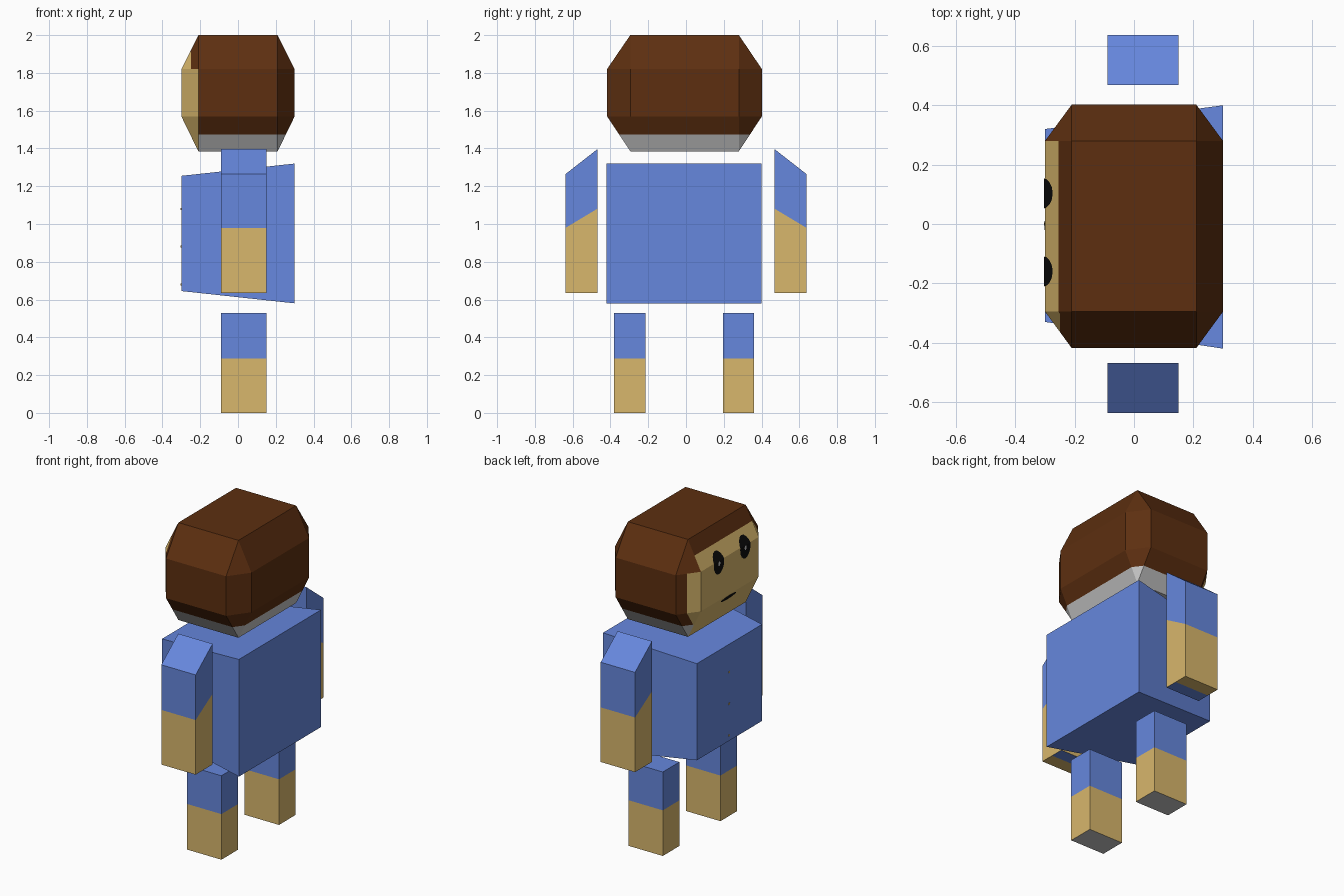
import bpy, bmesh, math
from mathutils import Vector

if "Cube" in bpy.data.objects:
    bpy.data.objects.remove(bpy.data.objects["Cube"])


def linear(c):
    c /= 255
    return c / 12.92 if c <= 0.04045 else ((c + 0.055) / 1.055) ** 2.4


def material(name, r, g, b):
    m = bpy.data.materials.new(name)
    m.diffuse_color = (linear(r), linear(g), linear(b), 1)
    m.use_nodes = True
    m.node_tree.nodes["Principled BSDF"].inputs["Base Color"].default_value = m.diffuse_color
    return m


MATS = [material("blue cloth", 102, 135, 221), material("tan skin", 216, 183, 108),
        material("brown hair", 93, 47, 16), material("light grey", 198, 198, 198),
        material("black", 12, 12, 12)]
BLUE, TAN, HAIR, GREY, BLACK = range(5)


def finish(bm, name, rule):
    """Colour the faces by a rule(centre, normal) and make the object."""
    bm.normal_update()
    for f in bm.faces:
        f.material_index = rule(f.calc_center_median(), f.normal)
    me = bpy.data.meshes.new(name)
    bm.to_mesh(me)
    bm.free()
    for m in MATS:
        me.materials.append(m)
    ob = bpy.data.objects.new(name, me)
    bpy.context.collection.objects.link(ob)
    return ob


def cut(bm, co, no):
    bmesh.ops.bisect_plane(bm, geom=bm.verts[:] + bm.edges[:] + bm.faces[:],
                           plane_co=co, plane_no=no)


def hull(name, points, cuts, rule):
    """Convex flat-faced solid, sliced along the colour borders."""
    bm = bmesh.new()
    for p in points:
        bm.verts.new(p)
    bmesh.ops.convex_hull(bm, input=bm.verts[:])
    bmesh.ops.dissolve_limit(bm, angle_limit=0.01, verts=bm.verts[:], edges=bm.edges[:])
    bmesh.ops.recalc_face_normals(bm, faces=bm.faces[:])
    for co, no in cuts:
        cut(bm, co, no)
    return finish(bm, name, rule)


UP = (0, 0, 1)

# Torso: tapers toward the face side (-x)
hull("torso",
     [(-0.30, y, z) for y in (-0.33, 0.32) for z in (0.645, 1.255)] +
     [(0.30, y, z) for y in (-0.42, 0.40) for z in (0.58, 1.32)],
     [], lambda c, n: BLUE)

# Legs: blue shorts, tan shin, grey sole
for name, y0, y1 in (("right_leg", 0.195, 0.36), ("left_leg", -0.38, -0.215)):
    hull(name, [(x, y, z) for x in (-0.09, 0.15) for y in (y0, y1) for z in (0, 0.53)],
         [((0, 0, 0.288), UP)],
         lambda c, n: GREY if n.z < -0.9 else TAN if c.z < 0.288 else BLUE)

# Arms: sloping shoulder, sleeve hem that rises toward the body
for name, s in (("right_arm", 1), ("left_arm", -1)):
    hem = Vector((0, 0.6 * s, 1))
    inner = Vector((0, 0.55 * s, 0))

    def arm_colour(c, n):
        if n.z < -0.9:
            return BLUE if abs(c.y) < 0.55 else TAN
        outer = abs(c.y) > 0.55
        if abs(n.y) > 0.5 or abs(n.z) > 0.5:
            return TAN if c.z < (0.978 if abs(c.y) > 0.6 else 1.05) and abs(n.z) < 0.5 and (
                c.z + 0.6 * abs(c.y) < 1.362) else BLUE
        return TAN if c.z + 0.6 * abs(c.y) < 1.362 else BLUE

    hull(name, [(x, s * y, z) for x in (-0.09, 0.15)
                for y, z in ((0.468, 0.635), (0.468, 1.397), (0.637, 1.265), (0.637, 0.635))],
         [((0, 0.637 * s, 0.98), hem), (inner, (0, 1, 0))], arm_colour)

# Head: box with every edge chamfered
ZS_IN, ZS_OUT = (1.57, 1.82), (1.385, 2.0)
YS_IN, YS_OUT = (-0.295, 0.28), (-0.418, 0.402)
head_points = []
for sx in (-1, 1):
    for i in (0, 1):
        for j in (0, 1):
            head_points += [(sx * 0.30, YS_IN[i], ZS_IN[j]),
                            (sx * 0.21, YS_OUT[i], ZS_IN[j]),
                            (sx * 0.21, YS_IN[i], ZS_OUT[j])]


def head_colour(c, n):
    if n.z < -0.9:
        return GREY
    if n.x < -0.3 and c.z < 1.91:
        if n.y > 0.3:                      # fringe on one temple
            if c.x < -0.25 and n.z < 0.3:
                return TAN
        elif n.y < -0.3 and n.z > 0.3:     # small skin patch on the other
            if c.x < -0.25:
                return TAN
        else:
            return TAN
    return GREY if c.z < 1.475 else HAIR


hull("head", head_points,
     [((0, 0, 1.475), UP), ((0, 0, 1.91), UP), ((-0.25, 0, 0), (1, 0, 0))], head_colour)


def face_x(z):
    """Depth of the face surface at height z."""
    if z > 1.82:
        return -0.30 + (z - 1.82) * 0.5
    if z < 1.57:
        return -0.30 + (1.57 - z) * 0.486
    return -0.30


def face_plate(name, y, z, ry, rz, colour, lift=0.003):
    """Thin oval that follows the folded face."""
    bm = bmesh.new()
    bmesh.ops.create_circle(bm, cap_ends=True, segments=16, radius=1)
    for v in bm.verts:
        v.co = (0, y - v.co.x * ry, z + v.co.y * rz)
    for fold in ZS_IN:
        cut(bm, (0, 0, fold), UP)
    for v in bm.verts:
        v.co.x = face_x(v.co.z) - lift
    bm.normal_update()
    for f in bm.faces:
        if f.normal.x > 0:
            f.normal_flip()
    finish(bm, name, lambda c, n: colour)


# Eyes with a small glint, and the mouth
for side, y in (("right", 0.103), ("left", -0.16)):
    face_plate(side + "_eye", y, 1.808, 0.052, 0.07, BLACK)
    face_plate(side + "_eye_glint", y, 1.805, 0.01, 0.014, GREY, 0.005)
face_plate("mouth", -0.005, 1.55, 0.075, 0.016, BLACK)

# Buttons down the chest
for i in range(3):
    bm = bmesh.new()
    bmesh.ops.create_cube(bm, size=1)
    for v in bm.verts:
        v.co = (-0.301 + v.co.x * 0.005, v.co.y * 0.01, 1.08 - 0.2 * i + v.co.z * 0.01)
    finish(bm, "button", lambda c, n: TAN)
